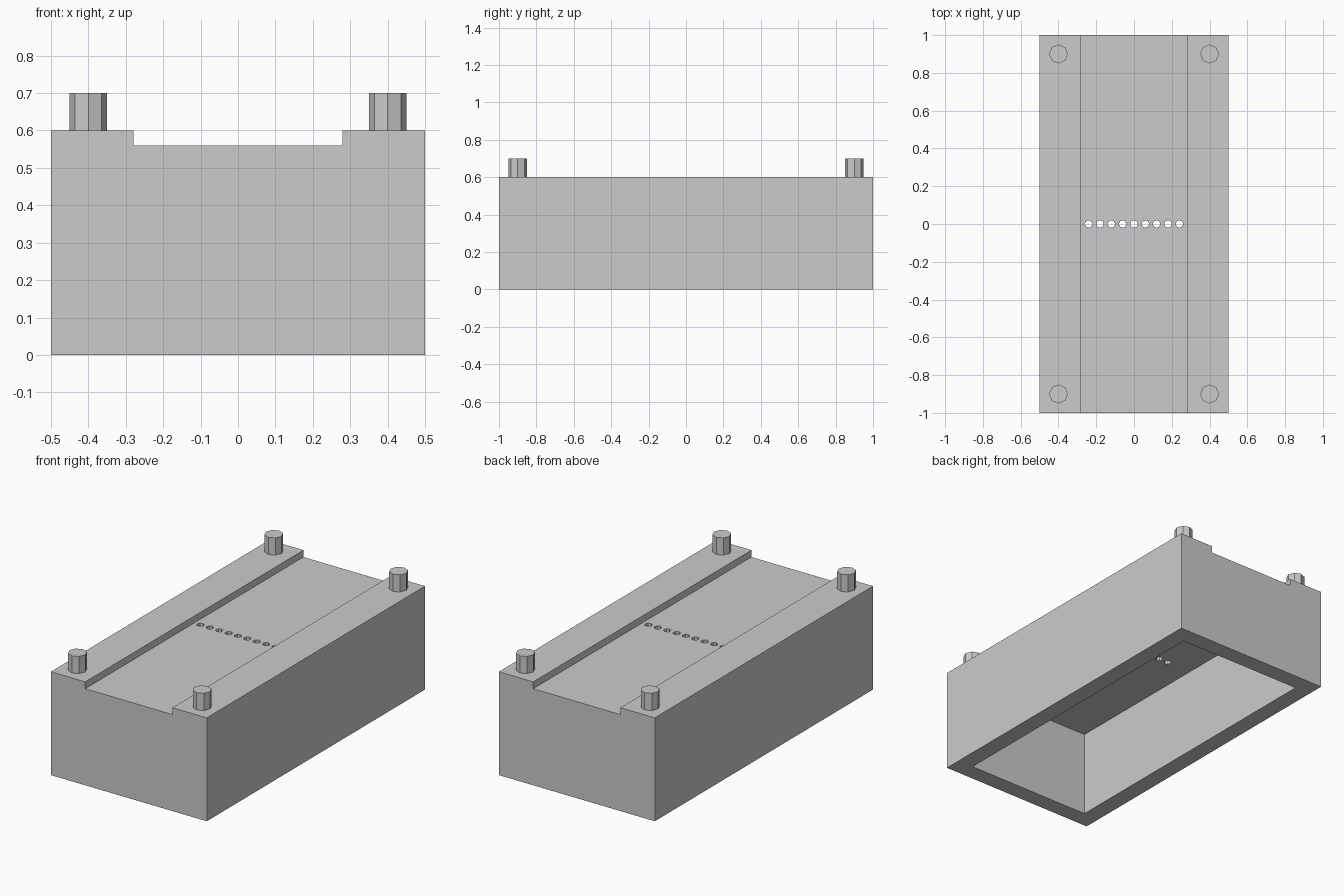
import bpy
import math

cube = bpy.data.objects.get("Cube")
if cube:
    bpy.data.objects.remove(cube, do_unlink=True)

# Single flat colour
grey = bpy.data.materials.new("plain_grey")
grey.use_nodes = True
GREY = (0.6, 0.6, 0.6, 1)
grey.diffuse_color = GREY
grey.node_tree.nodes["Principled BSDF"].inputs["Base Color"].default_value = GREY


def box(name, width, depth, bottom, top):
    bpy.ops.mesh.primitive_cube_add(size=1, location=(0, 0, (bottom + top) / 2))
    ob = bpy.context.object
    ob.name = name
    ob.scale = (width, depth, top - bottom)
    bpy.ops.object.transform_apply(location=True, rotation=False, scale=True)
    ob.data.materials.append(grey)
    return ob


def octagon_post(name, x, y, radius, bottom, top):
    # A corner of the octagon lies on each axis
    bpy.ops.mesh.primitive_cylinder_add(vertices=8, radius=radius, depth=top - bottom,
                                        location=(x, y, (bottom + top) / 2))
    ob = bpy.context.object
    ob.name = name
    ob.data.materials.append(grey)
    return ob


def cut(target, cutter):
    mod = target.modifiers.new("cut", 'BOOLEAN')
    mod.operation = 'DIFFERENCE'
    mod.solver = 'EXACT'
    mod.object = cutter
    bpy.context.view_layer.objects.active = target
    bpy.ops.object.modifier_apply(modifier=mod.name)
    bpy.data.objects.remove(cutter, do_unlink=True)


# Housing: block with a channel along the top and a hollow open at the bottom
housing = box("housing", 1, 2, 0, 0.6)
cut(housing, box("channel_cutter", 0.56, 2.2, 0.56, 0.8))
cut(housing, box("hollow_cutter", 0.8, 1.8, -0.2, 0.5))

# Row of nine through holes across the channel floor
for i in range(-4, 5):
    cut(housing, octagon_post("hole_cutter", i * 0.06, 0, 0.02, 0.4, 0.65))

# Corner pegs
for side, x in (("left", 0.4), ("right", -0.4)):
    for end, y in (("front", -0.9), ("back", 0.9)):
        octagon_post(f"{end}_{side}_peg", x, y, 0.05, 0.6, 0.7)
